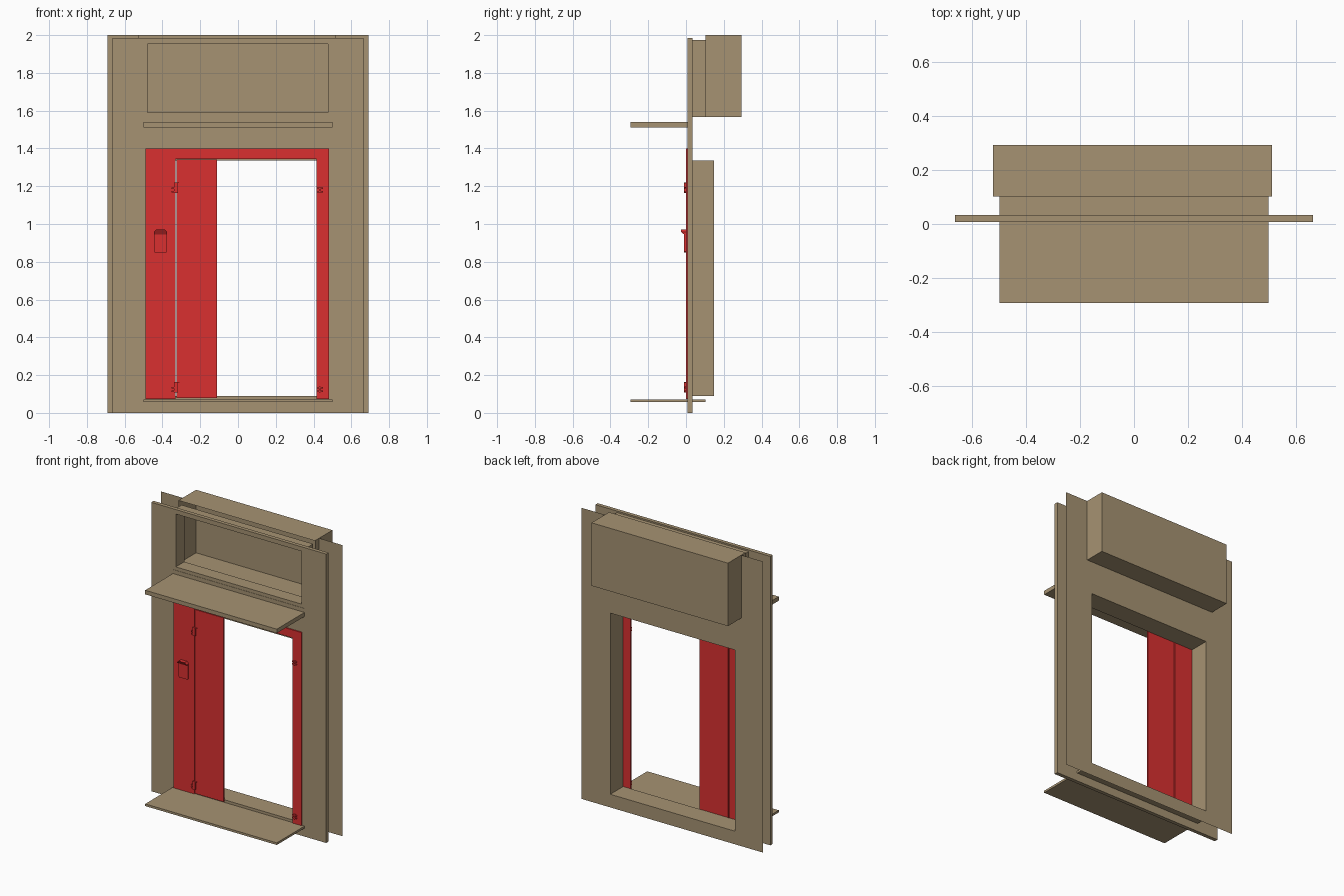
import bpy, bmesh

if "Cube" in bpy.data.objects:
    bpy.data.objects.remove(bpy.data.objects["Cube"])


def material(name, rgb):
    m = bpy.data.materials.new(name)
    m.diffuse_color = (*rgb, 1)
    m.use_nodes = True
    m.node_tree.nodes["Principled BSDF"].inputs["Base Color"].default_value = m.diffuse_color
    return m


TAN = material("tan_paint", (0.38, 0.29, 0.17))
RED = material("red_paint", (0.70, 0.03, 0.03))


def finish(name, bm, mat):
    me = bpy.data.meshes.new(name)
    bm.to_mesh(me)
    bm.free()
    me.materials.append(mat)
    ob = bpy.data.objects.new(name, me)
    bpy.context.collection.objects.link(ob)
    return ob


def box(name, x, y, z, mat, omit=()):
    """Box from ranges; omit lists open sides such as '-y'."""
    bm = bmesh.new()
    bmesh.ops.create_cube(bm, size=1)
    for v in bm.verts:
        v.co = [r[0] if c < 0 else r[1] for c, r in zip(v.co, (x, y, z))]
    bm.normal_update()
    gone = [f for f in bm.faces
            if any(f.normal["xyz".index(o[1])] * (1 if o[0] == "+" else -1) > 0.9 for o in omit)]
    bmesh.ops.delete(bm, geom=gone, context="FACES_ONLY")
    return finish(name, bm, mat)


def panel(name, x, z, holes, y0, depth, mat):
    """Upright panel with rectangular holes (x0, x1, z0, z1)."""
    xs = sorted({*x, *(h[i] for h in holes for i in (0, 1))})
    zs = sorted({*z, *(h[i] for h in holes for i in (2, 3))})
    bm = bmesh.new()
    for a, b in zip(xs, xs[1:]):
        for c, d in zip(zs, zs[1:]):
            mx, mz = (a + b) / 2, (c + d) / 2
            if any(h[0] < mx < h[1] and h[2] < mz < h[3] for h in holes):
                continue
            bm.faces.new([bm.verts.new(p) for p in
                          ((a, y0, c), (b, y0, c), (b, y0, d), (a, y0, d))])
    bmesh.ops.remove_doubles(bm, verts=bm.verts, dist=1e-5)
    if depth:
        ext = bmesh.ops.extrude_face_region(bm, geom=bm.faces[:], use_keep_orig=True)
        for v in ext["geom"]:
            if isinstance(v, bmesh.types.BMVert):
                v.co.y += depth
        bmesh.ops.recalc_face_normals(bm, faces=bm.faces)
    return finish(name, bm, mat)


def prism(name, pts, y0, y1, mat):
    """Extrude an (x, z) outline along y."""
    bm = bmesh.new()
    f = bm.faces.new([bm.verts.new((px, y0, pz)) for px, pz in pts])
    ext = bmesh.ops.extrude_face_region(bm, geom=[f], use_keep_orig=True)
    for v in ext["geom"]:
        if isinstance(v, bmesh.types.BMVert):
            v.co.y = y1
    bmesh.ops.recalc_face_normals(bm, faces=bm.faces)
    return finish(name, bm, mat)


door_hole = (-0.475, 0.472, 0.09, 1.335)

# front wall slab and thin rear sheet
panel("front_wall", (-0.665, 0.665), (0, 1.985),
      [door_hole, (-0.5, 0.5, 1.567, 1.975)], 0.008, 0.026, TAN)
panel("rear_sheet", (-0.69, 0.69), (0, 2.0),
      [door_hole, (-0.524, 0.513, 1.567, 2.0)], 0.148, 0, TAN)

# doorway passage between the two walls
box("doorway_passage", door_hole[:2], (0.034, 0.148), door_hole[2:], TAN, ("-y", "+y"))

# upper display box: frame and hollow rear housing
panel("display_frame", (-0.5, 0.5), (1.567, 1.975),
      [(-0.48, 0.476, 1.59, 1.953)], 0.01, 0.092, TAN)
box("display_housing", (-0.524, 0.513), (0.102, 0.293), (1.567, 2.0), TAN, ("-y",))

# canopy and threshold shelves
box("canopy", (-0.5, 0.5), (-0.293, 0.01), (1.512, 1.54), TAN)
box("threshold", (-0.5, 0.5), (-0.293, 0.103), (0.057, 0.072), TAN)

# red door frame (open at the bottom) and door leaf
panel("door_frame", (-0.49, 0.482), (0.073, 1.40),
      [(-0.332, 0.415, 0.073, 1.345)], 0.0, 0.008, RED)
box("door_leaf", (-0.325, -0.11), (0.0, 0.008), (0.078, 1.342), RED)

# hinges: left pair with both leaves, right pair with only the fixed leaf
for label, z in (("upper", 1.165), ("lower", 0.108)):
    for side, x in (("left", -0.334), ("right", 0.435)):
        h = f"{label}_{side}_hinge"
        for i, dz in enumerate((0.003, 0.02)):
            box(f"{h}_prong_{i}", (x - 0.019, x + 0.014), (-0.008, 0.0),
                (z + dz, z + dz + 0.008), RED)
        box(h + "_pin", (x - 0.006, x + 0.002), (-0.010, 0.0), (z, z + 0.031), RED)
    prism(f"{label}_hinge_leaf",
          [(-0.332, z), (-0.318, z), (-0.318, z + 0.052), (-0.306, z + 0.055),
           (-0.34, z + 0.055), (-0.34, z + 0.03), (-0.332, z + 0.03)], -0.010, 0.0, RED)

# letter box on the left jamb, with a projecting hood
prism("letter_box", [(-0.445, 0.855), (-0.441, 0.85), (-0.379, 0.85), (-0.375, 0.855),
                     (-0.375, 0.955), (-0.385, 0.965), (-0.435, 0.965), (-0.445, 0.955)],
      -0.010, 0.0, RED)
hood = prism("letter_box_hood", [(-0.445, 0.945), (-0.375, 0.945), (-0.375, 0.958),
                                 (-0.387, 0.97), (-0.433, 0.97), (-0.445, 0.958)],
             -0.027, 0.0, RED)
for v in hood.data.vertices:
    if v.co.y < -0.02 and v.co.z < 0.95:
        v.co.y = -0.011
    elif v.co.y < -0.02 and v.co.z < 0.96:
        v.co.y = -0.026
